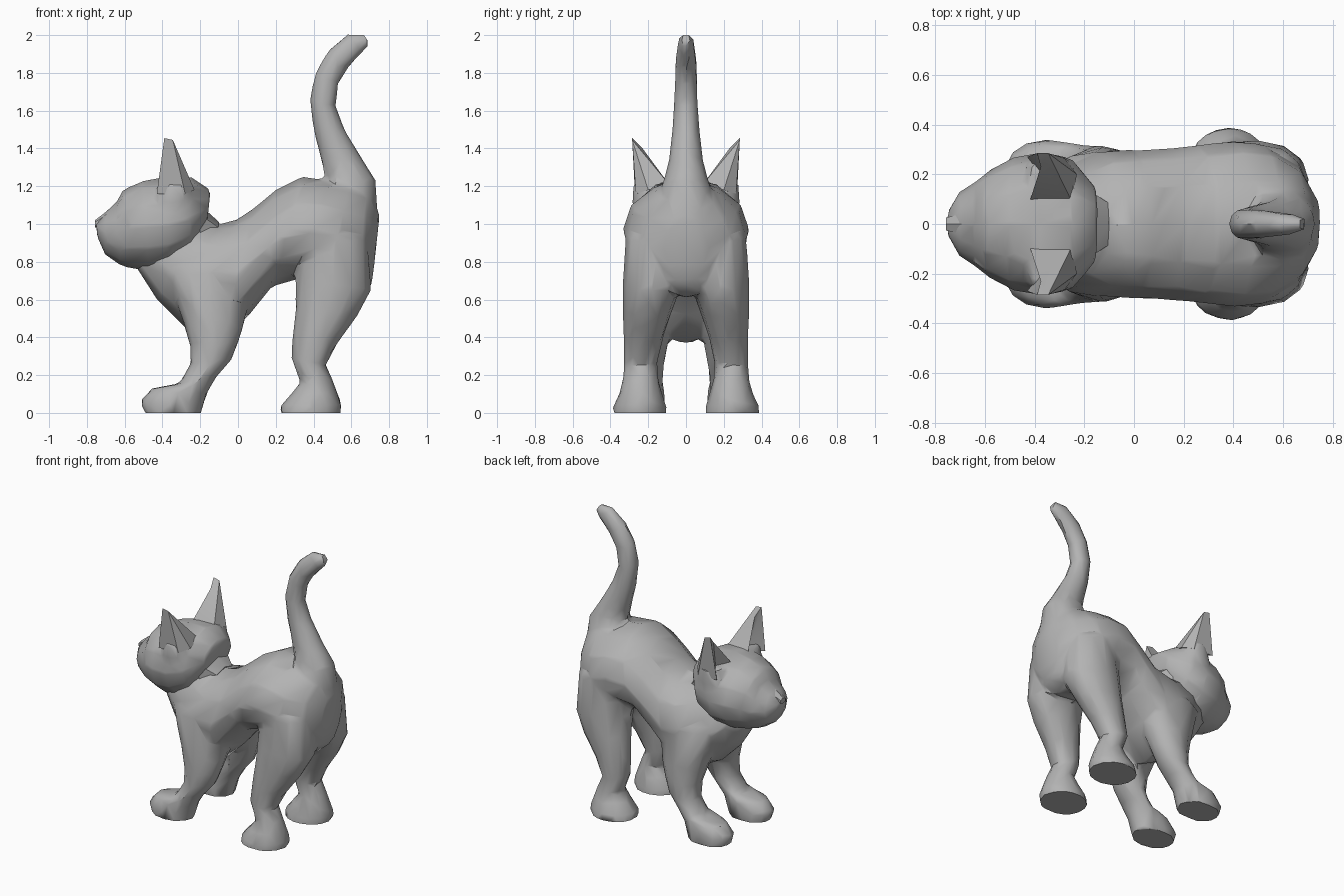
import bpy
import bmesh
import math
from mathutils import Vector

if "Cube" in bpy.data.objects:
    bpy.data.objects.remove(bpy.data.objects["Cube"], do_unlink=True)

# Single plain coat colour
coat = bpy.data.materials.new("grey_coat")
coat.use_nodes = True
colour = (0.45, 0.45, 0.45, 1)
coat.diffuse_color = colour
coat.node_tree.nodes["Principled BSDF"].inputs["Base Color"].default_value = colour


def bend(value, power):
    return math.copysign(abs(value) ** power, value)


def loft(bm, sections, side=1, sides=12, power=1):
    """Closed skin through rounded sections: edge a (x, z), edge b (x, z), y centre, half width."""
    rings = []
    for ax, az, bx, bz, yc, width in sections:
        a, b = Vector((ax, 0, az)), Vector((bx, 0, bz))
        middle, reach = (a + b) / 2, (a - b) / 2
        ring = []
        for i in range(sides):
            t = math.tau * i / sides
            point = middle + reach * bend(math.cos(t), power)
            point.y = side * (yc + width * bend(math.sin(t), power))
            ring.append(bm.verts.new(point))
        rings.append(ring)
    for low, high in zip(rings, rings[1:]):
        for i in range(sides):
            j = (i + 1) % sides
            bm.faces.new((low[i], low[j], high[j], high[i]))
    bm.faces.new(rings[0])
    bm.faces.new(rings[-1])


def finish(bm, name, voxel=0, keep=1, angle=35):
    """Turn the bmesh into an object, optionally fusing it into one faceted skin."""
    bmesh.ops.recalc_face_normals(bm, faces=bm.faces[:])
    mesh = bpy.data.meshes.new(name)
    bm.to_mesh(mesh)
    bm.free()
    obj = bpy.data.objects.new(name, mesh)
    bpy.context.collection.objects.link(obj)
    bpy.ops.object.select_all(action='DESELECT')
    obj.select_set(True)
    bpy.context.view_layer.objects.active = obj
    if voxel:
        fuse = obj.modifiers.new("fuse", 'REMESH')
        fuse.mode, fuse.voxel_size = 'VOXEL', voxel
        soften = obj.modifiers.new("soften", 'SMOOTH')
        soften.factor, soften.iterations = 0.5, 2
        facet = obj.modifiers.new("facet", 'DECIMATE')
        facet.ratio = keep
        for modifier in list(obj.modifiers):
            bpy.ops.object.modifier_apply(modifier=modifier.name)
    obj.data.materials.clear()
    obj.data.materials.append(coat)
    bpy.ops.object.shade_smooth_by_angle(angle=math.radians(angle))
    return obj


# Arched torso, from the neck to the rump
torso = [
    (-.22, 1.03, -.55, .79, 0, .16),
    (-.09, 1.0, -.43, .60, 0, .24),
    (-.01, 1.02, -.29, .46, 0, .29),
    (.08, 1.08, -.10, .36, 0, .30),
    (.20, 1.18, .06, .52, 0, .305),
    (.34, 1.25, .18, .67, 0, .32),
    (.48, 1.23, .32, .71, 0, .335),
    (.59, 1.22, .46, .62, 0, .32),
    (.69, 1.18, .63, .61, 0, .24),
    (.75, 1.05, .71, .68, 0, .11),
]

# Raised tail, from the rump to the tip
tail = [
    (.47, 1.10, .74, 1.05, 0, .17),
    (.47, 1.22, .73, 1.23, 0, .12),
    (.44, 1.34, .66, 1.34, 0, .09),
    (.40, 1.50, .56, 1.51, 0, .072),
    (.38, 1.66, .515, 1.63, 0, .064),
    (.41, 1.80, .535, 1.75, 0, .06),
    (.48, 1.92, .585, 1.83, 0, .055),
    (.58, 2.005, .655, 1.90, 0, .045),
    (.68, 2.01, .69, 1.94, 0, .025),
]

# Ridge of skin running from the tail down to each flank
tail_root = [
    (.50, 1.36, .60, 1.36, .04, .03),
    (.49, 1.18, .60, 1.18, .09, .05),
    (.52, 1.06, .56, 1.06, .14, .06),
]

# Legs run from the hip or shoulder down to a flat paw
hind_leg = [
    (.33, .95, .69, .92, .165, .155),
    (.305, .70, .705, .65, .18, .155),
    (.305, .56, .63, .51, .205, .13),
    (.29, .42, .535, .38, .225, .105),
    (.28, .29, .465, .25, .24, .09),
    (.33, .16, .495, .19, .24, .095),
    (.28, .10, .53, .10, .24, .115),
    (.225, .04, .55, .04, .245, .14),
    (.22, -.005, .545, -.005, .245, .148),
]
fore_leg = [
    (-.38, .75, .08, .75, .15, .14),
    (-.285, .46, .035, .48, .185, .125),
    (-.255, .36, .0, .37, .205, .11),
    (-.25, .26, -.035, .28, .215, .1),
    (-.31, .155, -.115, .19, .22, .1),
    (-.46, .13, -.16, .11, .225, .11),
    (-.52, .06, -.18, .05, .225, .115),
    (-.495, -.005, -.195, -.005, .225, .115),
]
bm = bmesh.new()
loft(bm, torso)
loft(bm, tail)
for side in (1, -1):
    loft(bm, tail_root, side, sides=6)
    loft(bm, hind_leg, side)
    loft(bm, fore_leg, side)
body = finish(bm, "body", voxel=.018, keep=.045)
for vert in body.data.vertices:
    if vert.co.z < .015:
        vert.co.z = 0

# Head with a short muzzle, and cheeks that rise to the ear roots
head = [
    (-.755, 1.0, -.745, .93, 0, .05),
    (-.70, 1.065, -.705, .84, 0, .13),
    (-.645, 1.11, -.62, .78, 0, .175),
    (-.61, 1.18, -.56, .765, 0, .215),
    (-.50, 1.23, -.47, .75, 0, .27),
    (-.38, 1.25, -.36, .76, 0, .29),
    (-.25, 1.25, -.25, .83, 0, .265),
    (-.145, 1.18, -.165, .99, 0, .15),
]
ear_root = [
    (-.47, 1.0, -.22, 1.0, .18, .09),
    (-.45, 1.12, -.23, 1.12, .185, .1),
    (-.42, 1.215, -.25, 1.215, .185, .095),
]
bm = bmesh.new()
loft(bm, head)
for side in (1, -1):
    loft(bm, ear_root, side)
finish(bm, "head", voxel=.018, keep=.05)

# Pointed ears, hollow towards the face
for side, name in ((1, "left_ear"), (-1, "right_ear")):
    bm = bmesh.new()
    rim = [(-.42, .09, 1.21), (-.36, .18, 1.18), (-.43, .27, 1.16),
           (-.28, .265, 1.16), (-.23, .2, 1.18), (-.25, .09, 1.21)]
    tips = [(-.39, .285, 1.455), (-.345, .285, 1.445), (-.375, .23, 1.4)]
    base = [bm.verts.new((x, side * y, z)) for x, y, z in rim]
    front, back, inner = [bm.verts.new((x, side * y, z)) for x, y, z in tips]
    for face in ((base[0], base[1], inner), (base[1], front, inner),
                 (base[1], base[2], front), (base[2], base[3], back, front),
                 (base[3], base[4], back), (base[4], base[5], back),
                 (base[5], inner, back), (base[5], base[0], inner),
                 (front, back, inner), base):
        bm.faces.new(face)
    finish(bm, name)

# Nose bridge, scruff fold behind the neck and fold below the tail
wedges = {
    "nose": [(-.64, 1.11, -.64, 1.0, 0, .06), (-.757, 1.02, -.757, .98, 0, .03)],
    "scruff": [(-.2, 1.1, -.2, .9, 0, .17), (-.1, 1.01, -.12, .9, 0, .1)],
    "tail_fold": [(.68, .89, .68, .83, 0, .05), (.72, .85, .72, .825, 0, .09)],
}
for name, sections in wedges.items():
    bm = bmesh.new()
    loft(bm, sections, sides=6)
    finish(bm, name)
